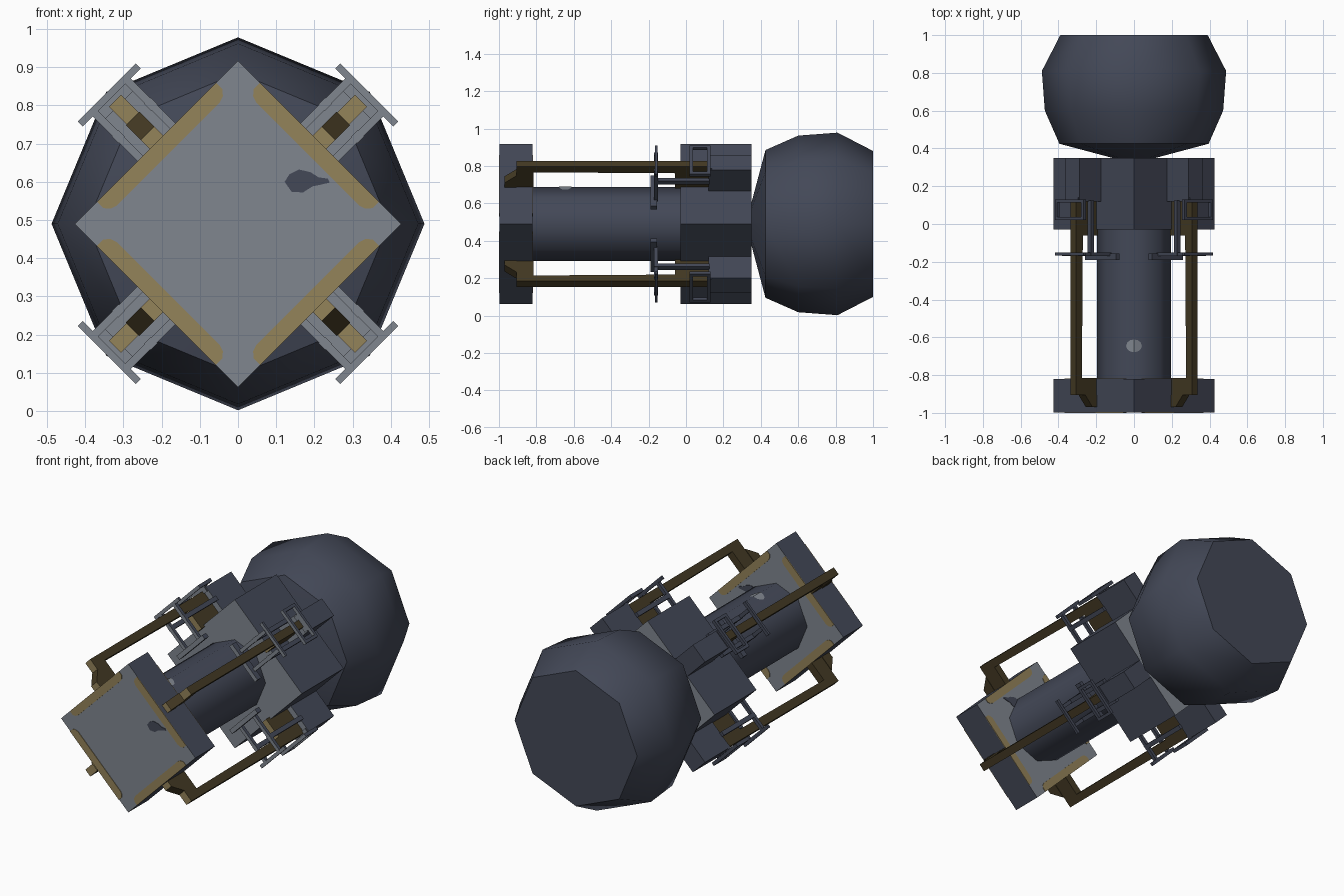
import bpy, bmesh, math
from mathutils import Matrix, Vector

if "Cube" in bpy.data.objects:
    bpy.data.objects.remove(bpy.data.objects["Cube"])

ZC = 0.49  # height of the long axis


def srgb(h):
    c = [int(h[i:i + 2], 16) / 255 for i in (0, 2, 4)]
    return [v / 12.92 if v <= 0.04045 else ((v + 0.055) / 1.055) ** 2.4 for v in c] + [1]


def mat(name, h):
    m = bpy.data.materials.new(name)
    m.diffuse_color = srgb(h)
    m.use_nodes = True
    m.node_tree.nodes["Principled BSDF"].inputs["Base Color"].default_value = m.diffuse_color
    return m


NAVY, GREY = mat("dark navy", "434857"), mat("light grey", "80868f")
BROWN, GOLD = mat("dark brown", "433923"), mat("dull gold", "94835a")


def finish(bm, name, side, end, angle, both=False):
    """Turn about the long axis; faces looking along y get the end colour."""
    bmesh.ops.recalc_face_normals(bm, faces=bm.faces)
    bm.normal_update()
    for f in bm.faces:
        ny = f.normal.y
        f.material_index = 1 if ny < -0.9 or (both and ny > 0.9) else 0
    bm.transform(Matrix.Translation((0, 0, ZC)) @ Matrix.Rotation(angle, 4, 'Y'))
    me = bpy.data.meshes.new(name)
    bm.to_mesh(me)
    bm.free()
    me.materials.append(side)
    me.materials.append(end)
    ob = bpy.data.objects.new(name, me)
    bpy.context.collection.objects.link(ob)
    return ob


def add_box(bm, t, y, r):
    """Box from ranges: t across, y along, r outward."""
    size = [b - a for a, b in (t, y, r)]
    mid = [(a + b) / 2 for a, b in (t, y, r)]
    bmesh.ops.create_cube(bm, size=1, matrix=Matrix.Translation(mid) @ Matrix.Diagonal((*size, 1)))


def add_prism(bm, pts, offset):
    face = bm.faces.new([bm.verts.new(p) for p in pts])
    ext = bmesh.ops.extrude_face_region(bm, geom=[face])['geom']
    face_keep = [v for v in ext if isinstance(v, bmesh.types.BMVert)]
    bmesh.ops.translate(bm, verts=face_keep, vec=Vector(offset))
    if not face.is_valid or len(bm.faces) == 0:
        return


def boxes(name, parts, side, end, angle, both=False):
    bm = bmesh.new()
    for p in parts:
        add_box(bm, *p)
    return finish(bm, name, side, end, angle, both)


def lathe(name, profile, n):
    """Solid of revolution about the long axis, profile of (y, radius)."""
    bm = bmesh.new()
    rings = []
    for y, r in profile:
        rings.append([bm.verts.new((r * math.sin(2 * math.pi * i / n), y, r * math.cos(2 * math.pi * i / n)))
                      for i in range(n)])
    for a, b in zip(rings, rings[1:]):
        for i in range(n):
            bm.faces.new((a[i], a[(i + 1) % n], b[(i + 1) % n], b[i]))
    bm.faces.new(rings[0])
    bm.faces.new(rings[-1])
    ob = finish(bm, name, NAVY, NAVY, 0)
    bpy.ops.object.select_all(action='DESELECT')
    ob.select_set(True)
    bpy.context.view_layer.objects.active = ob
    bpy.ops.object.shade_smooth_by_angle(angle=math.radians(50))
    return ob


# Main bodies
H = 0.302
Q = math.pi / 4
boxes("front_block", [((-H, H), (-0.997, -0.82), (-H, H))], NAVY, GREY, Q, True)
boxes("rear_block", [((-H, H), (-0.03, 0.35), (-H, H))], NAVY, GREY, Q, True)
lathe("central_shaft", [(-0.83, 0.197), (-0.02, 0.197)], 8)
lathe("rear_bulb", [(0.325, 0.02), (0.425, 0.395), (0.6, 0.472), (0.81, 0.488), (1.0, 0.39)], 8)

# Four diagonal arms with their brackets
for k in range(4):
    ang = Q + k * math.pi / 2
    s = f"_{k + 1}"
    # strut with front and rear legs and a wedge toe
    w = 0.022
    bm = bmesh.new()
    add_prism(bm, [(-w, y, r) for y, r in ((-0.905, 0.3), (-0.905, 0.455), (0.13, 0.455), (0.13, 0.29),
                                           (-0.06, 0.29), (-0.06, 0.405), (-0.815, 0.412), (-0.815, 0.3))],
              (2 * w, 0, 0))
    add_prism(bm, [(-0.025, y, r) for y, r in ((-0.97, 0.3), (-0.97, 0.335), (-0.905, 0.39), (-0.905, 0.3))],
              (0.05, 0, 0))
    finish(bm, "strut" + s, BROWN, GOLD, ang)
    # mounting block
    boxes("mount_block" + s, [((-0.055, 0.055), (0.12, 0.35), (0.29, 0.463))], NAVY, GREY, ang)
    # rectangular clip over the strut
    ro = (0.467, 0.486)
    boxes("strut_clip" + s,
          [((-0.107, 0.107), (0.02, 0.037), ro), ((-0.107, 0.107), (0.113, 0.13), ro),
           ((-0.107, -0.09), (0.037, 0.113), ro), ((0.09, 0.107), (0.037, 0.113), ro),
           ((-0.05, 0.05), (0.113, 0.14), (0.44, 0.468))], NAVY, GREY, ang)
    # guide frame around the strut and its two rails
    frame = [((-0.107, 0.107), (-0.167, -0.152), ro), ((-0.115, 0.115), (-0.19, -0.155), (0.225, 0.25))]
    for t in (-0.06, 0.06):
        frame.append(((t - 0.01, t + 0.01), (-0.17, -0.15), (0.24, 0.47)))
        frame.append(((t - 0.012, t + 0.012), (-0.17, 0.125), (0.37, 0.395)))
    boxes("guide_frame" + s, frame, NAVY, GREY, ang)
    # gold edge stripes on both ends of the front block
    for tag, y in (("front", -1.0), ("back", -0.821)):
        bm = bmesh.new()
        prof = [(-0.22, H), (0.22, H), (0.22, 0.278), (0.208, 0.264), (0.19, 0.258),
                (-0.19, 0.258), (-0.208, 0.264), (-0.22, 0.278)]
        add_prism(bm, [(t, y, r) for t, r in prof], (0, 0.004, 0))
        finish(bm, f"{tag}_stripe{s}", GOLD, GOLD, ang)

# Dark stain on both ends of the front block
stain = [(0.122, 0.11), (0.135, 0.13), (0.16, 0.142), (0.19, 0.135), (0.21, 0.122), (0.235, 0.118),
         (0.24, 0.108), (0.215, 0.102), (0.195, 0.098), (0.17, 0.082), (0.14, 0.084)]
for tag, y in (("front", -1.0), ("back", -0.821)):
    bm = bmesh.new()
    add_prism(bm, [(x, y, z) for x, z in stain], (0, 0.004, 0))
    finish(bm, tag + "_stain", NAVY, NAVY, 0)

# Light worn spot on top of the shaft, bent over the ridge
bm = bmesh.new()
bmesh.ops.create_circle(bm, cap_ends=True, cap_tris=True, segments=12, radius=1)
for v in bm.verts:
    x = v.co.x * 0.042
    v.co = (x, -0.645 + v.co.y * 0.034, 0.2 - abs(x) * math.tan(math.pi / 8))
finish(bm, "shaft_spot", GREY, GREY, 0)
